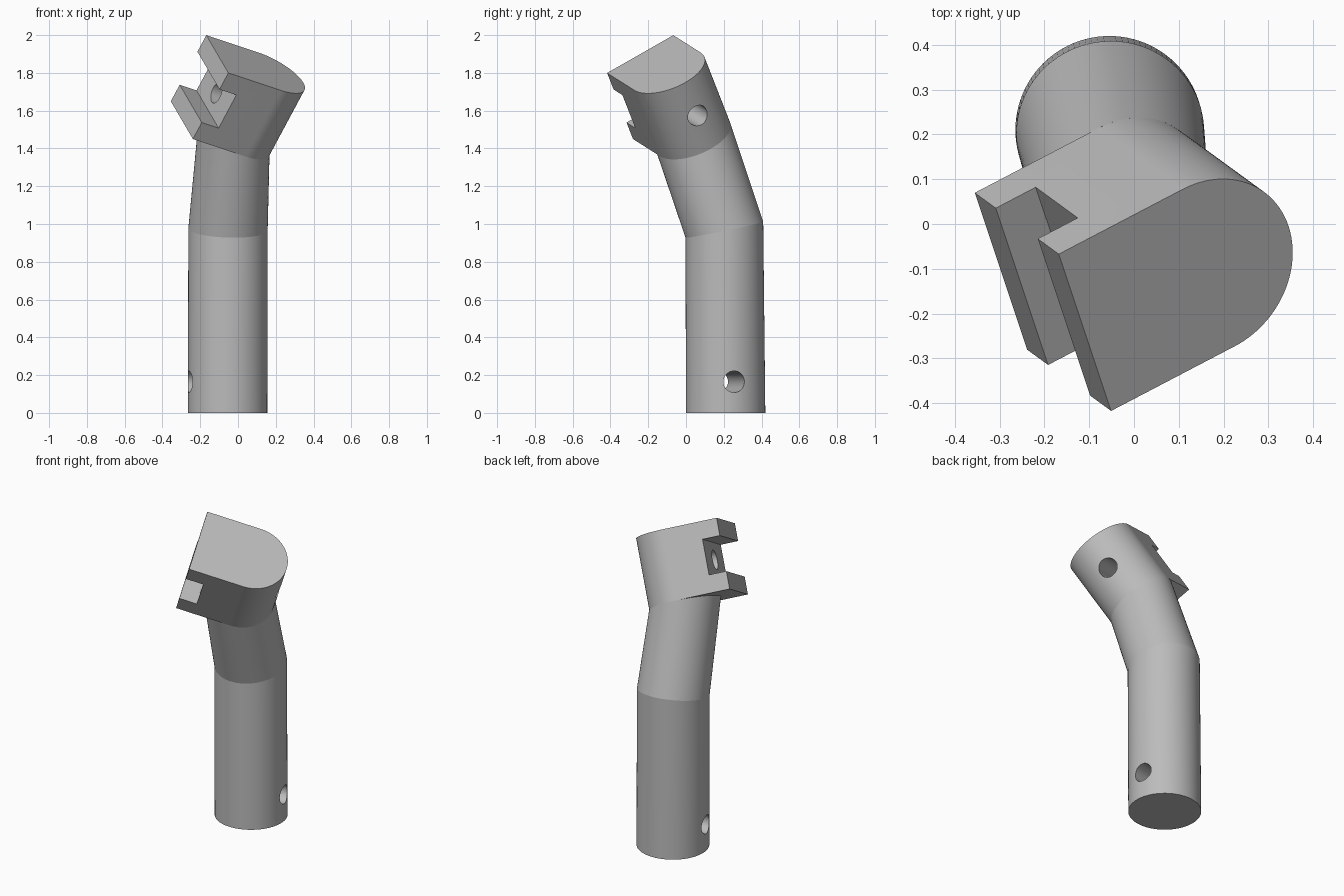
import bpy, bmesh, math
from mathutils import Vector, Matrix

cube = bpy.data.objects.get("Cube")
if cube:
    bpy.data.objects.remove(cube)

R = 0.21          # tube radius
HOLE = 0.057      # pin hole radius
SIDES = 96

grey = bpy.data.materials.new("plain grey")
grey.use_nodes = True
colour = (0.5, 0.5, 0.5, 1)
grey.diffuse_color = colour
grey.node_tree.nodes["Principled BSDF"].inputs["Base Color"].default_value = colour


def make(name, bm):
    bmesh.ops.recalc_face_normals(bm, faces=bm.faces)
    mesh = bpy.data.meshes.new(name)
    bm.to_mesh(mesh)
    bm.free()
    obj = bpy.data.objects.new(name, mesh)
    bpy.context.collection.objects.link(obj)
    mesh.materials.append(grey)
    return obj


def ring(bm, centre, normal):
    """Circle of verts facing along normal, starting near +x."""
    n = normal.normalized()
    u = (Vector((1, 0, 0)) - n * n.x).normalized()
    v = n.cross(u)
    angles = [2 * math.pi * i / SIDES for i in range(SIDES)]
    return [bm.verts.new(centre + R * (u * math.cos(a) + v * math.sin(a))) for a in angles]


def loft(bm, low, high):
    """Closed solid between two loops of equal length."""
    n = len(low)
    for i in range(n):
        j = (i + 1) % n
        bm.faces.new((low[i], low[j], high[j], high[i]))
    bm.faces.new(low[::-1])
    bm.faces.new(high)


def tube(name, c0, n0, c1, n1):
    bm = bmesh.new()
    loft(bm, ring(bm, c0, n0), ring(bm, c1, n1))
    return make(name, bm)


def pin_cutter(centre, direction):
    bm = bmesh.new()
    turn = direction.to_track_quat('Z', 'Y').to_matrix().to_4x4()
    bmesh.ops.create_cone(bm, cap_ends=True, segments=48, radius1=HOLE, radius2=HOLE,
                          depth=1.2, matrix=Matrix.Translation(centre) @ turn)
    return make("pin_cutter", bm)


def cut(obj, cutter):
    cutter.hide_render = True
    mod = obj.modifiers.new("cut", 'BOOLEAN')
    mod.operation, mod.solver, mod.object = 'DIFFERENCE', 'EXACT', cutter
    bpy.context.view_layer.objects.active = obj
    bpy.ops.object.modifier_apply(modifier=mod.name)
    bpy.data.objects.remove(cutter)


# Head frame: up its axis, out towards the rounded side, across the flat jaw
up = Vector((0.447, -0.326, 0.833)).normalized()
out = Vector((0.853, 0.446, -0.283))
out = (out - up * out.dot(up)).normalized()
across = up.cross(out)
head_base = Vector((-0.021, 0.039, 1.458))
frame = Matrix((out, across, up)).transposed().to_4x4()
frame.translation = head_base

# Lower and bent tubes share a tilted ring
foot = Vector((-0.055, 0.21, 0))
bend = Vector((-0.053, 0.203, 0.97))
bend_normal = Vector((0.03, -0.2, 0.98))
lower_tube = tube("lower_tube", foot, Vector((0, 0, 1)), bend, bend_normal)
upper_tube = tube("upper_tube", bend, bend_normal, head_base, up)
cut(lower_tube, pin_cutter(foot + Vector((0, 0, 0.165)), Vector((0.205, 0.045, 0))))

# Head: half round at the back, square jaw at the front
reach, height = 0.325, 2 * R
half = [math.pi * (i / 48 - 0.5) for i in range(49)]
outline = [(R * math.cos(a), R * math.sin(a)) for a in half] + [(-reach, R), (-reach, -R)]
bm = bmesh.new()
loft(bm, *[[bm.verts.new(frame @ Vector((x, y, z))) for x, y in outline] for z in (0, height)])
head = make("slotted_head", bm)

# Slot across the jaw, then the pin hole through its back wall
bm = bmesh.new()
size = Matrix.Diagonal((R, 3 * R, R, 1))
bmesh.ops.create_cube(bm, size=1, matrix=frame @ Matrix.Translation((-reach, 0, R)) @ size)
cut(head, make("slot_cutter", bm))
cut(head, pin_cutter(head_base + up * R, out))

# Smooth round walls with crisp rims
for obj in (lower_tube, upper_tube, head):
    bpy.ops.object.select_all(action='DESELECT')
    obj.select_set(True)
    bpy.context.view_layer.objects.active = obj
    bpy.ops.object.shade_smooth_by_angle(angle=math.radians(30))
